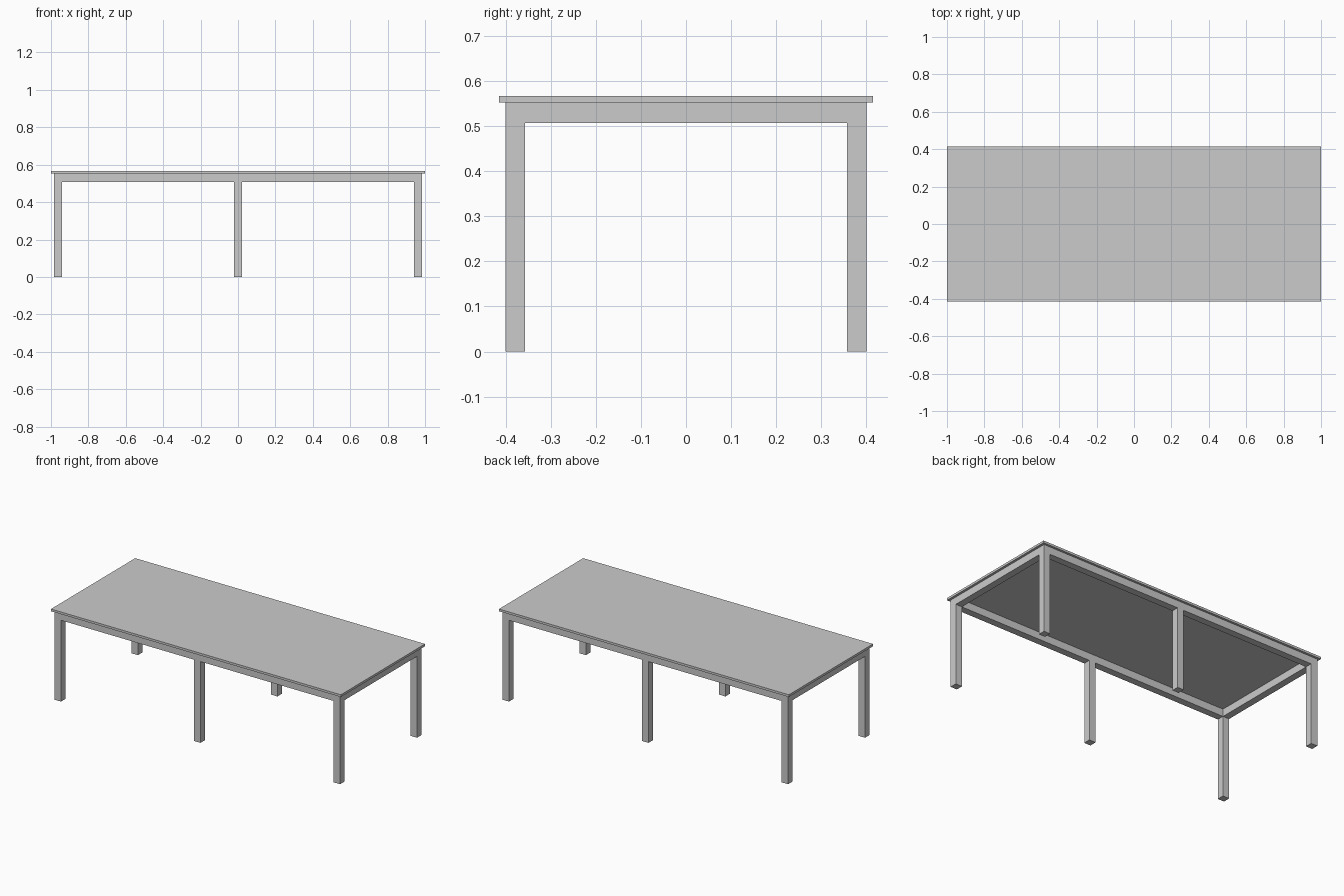
import bpy

if "Cube" in bpy.data.objects:
    bpy.data.objects.remove(bpy.data.objects["Cube"])

W = 0.044                    # square section of legs and rails
X, Y = 0.985, 0.401          # outer faces of the frame
Z_RAIL, Z_TOP, HEIGHT = 0.507, 0.553, 0.567


def box(name, lo, hi):
    size = [b - a for a, b in zip(lo, hi)]
    centre = [(a + b) / 2 for a, b in zip(lo, hi)]
    bpy.ops.mesh.primitive_cube_add(size=1, location=centre)
    ob = bpy.context.object
    ob.name = name
    ob.scale = size
    bpy.ops.object.transform_apply(location=False, rotation=False, scale=True)
    return ob


# Table top
box("table_top", (-1, -0.415, Z_TOP), (1, 0.415, HEIGHT))

# Long rails with three legs each
for side, y in (("front", -Y + W / 2), ("back", Y - W / 2)):
    box(f"{side}_rail", (-X, y - W / 2, Z_RAIL), (X, y + W / 2, Z_TOP))
    for place, x in (("left", -X + W / 2), ("middle", 0), ("right", X - W / 2)):
        box(f"{side}_{place}_leg", (x - W / 2, y - W / 2, 0),
            (x + W / 2, y + W / 2, Z_RAIL))

# Short end rails between the long rails
for side, x in (("left", -X + W / 2), ("right", X - W / 2)):
    box(f"{side}_end_rail", (x - W / 2, -Y + W, Z_RAIL), (x + W / 2, Y - W, Z_TOP))
